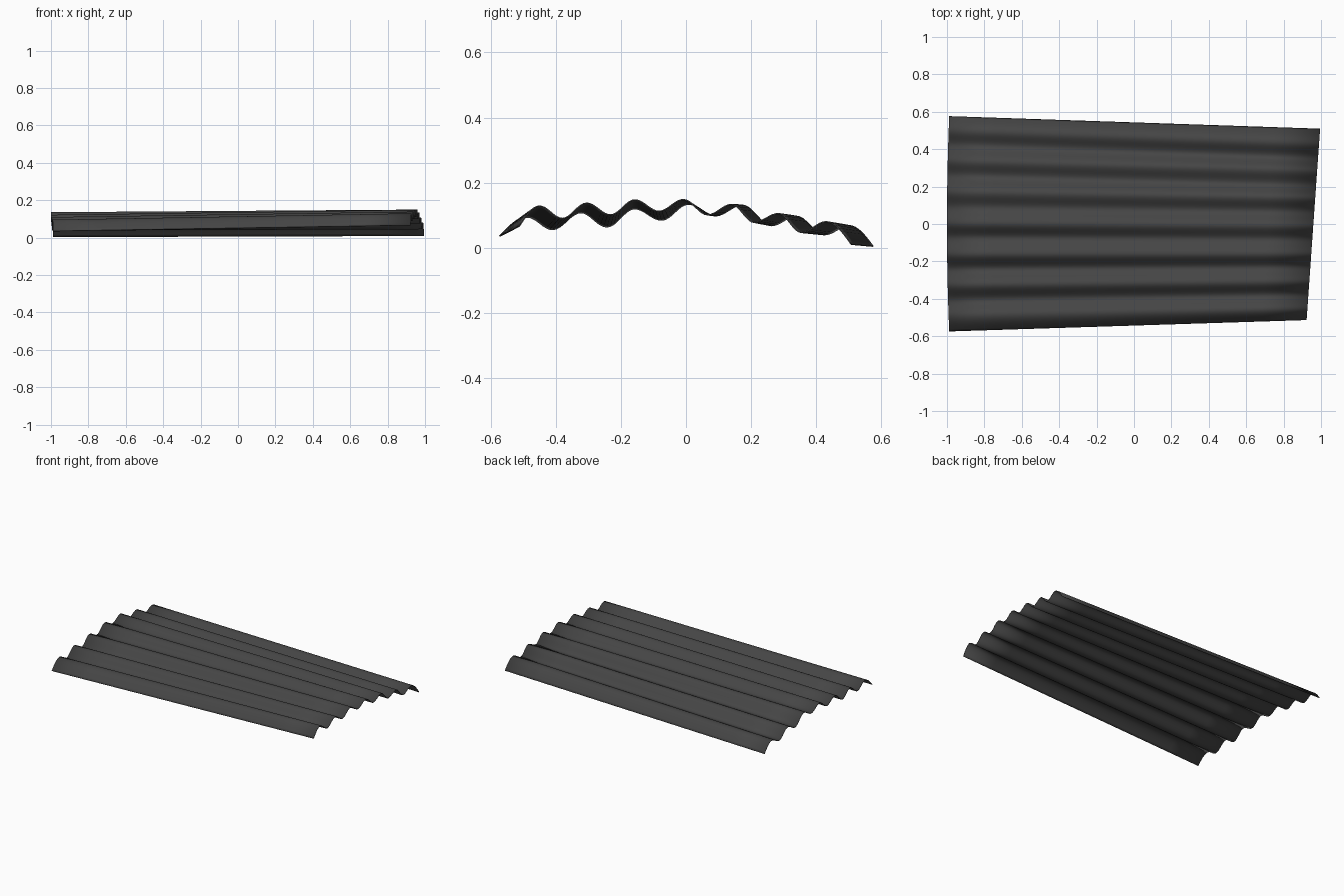
import bpy, bmesh, math

if "Cube" in bpy.data.objects:
    bpy.data.objects.remove(bpy.data.objects["Cube"])

# Edge, crest, trough, ... crest, edge as (y, z) for the narrow right and wide left ends
RIGHT = [(-.512, .066), (-.45, .128), (-.38, .090), (-.305, .137), (-.232, .101),
         (-.157, .147), (-.083, .112), (-.008, .148), (.067, .101), (.14, .133),
         (.21, .078), (.284, .105), (.355, .047), (.43, .080), (.508, .010)]
LEFT = [(-.573, .035), (-.487, .094), (-.41, .056), (-.323, .108), (-.243, .064),
        (-.158, .120), (-.075, .085), (.007, .134), (.09, .098), (.172, .131),
        (.262, .068), (.338, .097), (.425, .040), (.5, .068), (.575, .004)]
STEPS = 8
LENGTH_CUTS = 8


def wave(points):
    """Smooth corrugation through alternating crests and troughs."""
    out = []
    last = len(points) - 2
    for i in range(last + 1):
        (y0, z0), (y1, z1) = points[i], points[i + 1]
        for k in range(STEPS):
            t = k / STEPS
            if i == 0:
                s = math.sin(t * math.pi / 2)
            elif i == last:
                s = 1 - math.cos(t * math.pi / 2)
            else:
                s = (1 - math.cos(t * math.pi)) / 2
            out.append((y0 + (y1 - y0) * t, z0 + (z1 - z0) * s))
    out.append(points[-1])
    return out


# Loft the sheet between its two ends
bm = bmesh.new()
left, right = wave(LEFT), wave(RIGHT)
rows = []
for j in range(LENGTH_CUTS + 1):
    t = j / LENGTH_CUTS
    row = []
    for (ly, lz), (ry, rz) in zip(left, right):
        lx = -1 + 0.012 * (ly / .575) ** 2
        rx = 0.959 + 0.036 * ry / .51
        row.append(bm.verts.new((lx + (rx - lx) * t, ly + (ry - ly) * t, lz + (rz - lz) * t)))
    rows.append(row)
for a, b in zip(rows, rows[1:]):
    for k in range(len(a) - 1):
        bm.faces.new((a[k], b[k], b[k + 1], a[k + 1]))

mesh = bpy.data.meshes.new("corrugated_sheet")
bm.to_mesh(mesh)
bm.free()
sheet = bpy.data.objects.new("corrugated_sheet", mesh)
bpy.context.collection.objects.link(sheet)

# Thin sheet thickness
solid = sheet.modifiers.new("thickness", 'SOLIDIFY')
solid.thickness = 0.004
solid.offset = 0

# Dark grey finish
mat = bpy.data.materials.new("dark_grey")
mat.diffuse_color = (0.06, 0.06, 0.06, 1)
mat.use_nodes = True
mat.node_tree.nodes["Principled BSDF"].inputs["Base Color"].default_value = mat.diffuse_color
mesh.materials.append(mat)

bpy.context.view_layer.objects.active = sheet
sheet.select_set(True)
bpy.ops.object.shade_smooth_by_angle(angle=math.radians(40))
